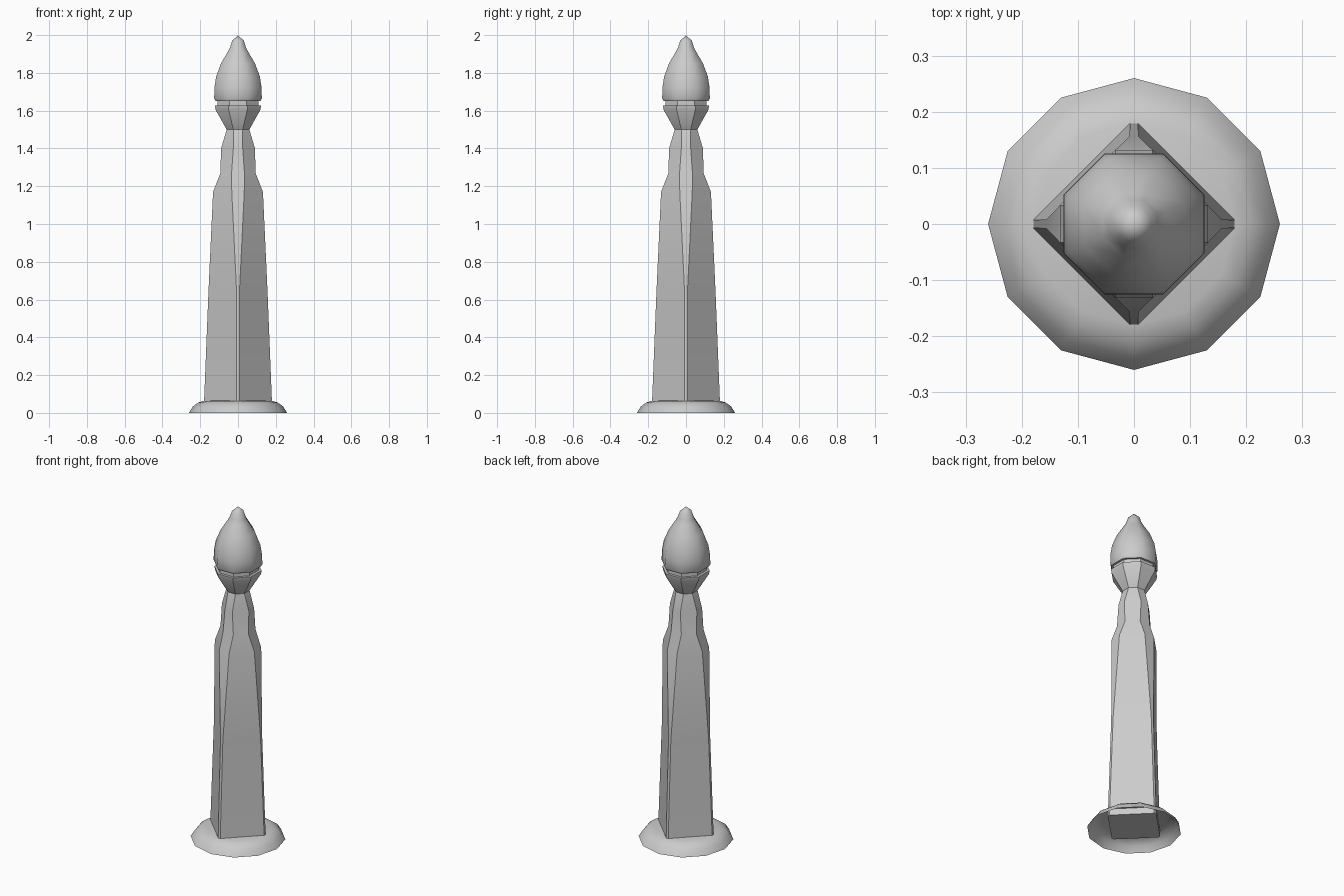
import bpy, bmesh
from math import sin, cos, pi, tan, radians

cube = bpy.data.objects.get("Cube")
if cube:
    bpy.data.objects.remove(cube, do_unlink=True)

stone = bpy.data.materials.new("grey stone")
stone.use_nodes = True
GREY = (0.6, 0.6, 0.6, 1)
stone.diffuse_color = GREY
stone.node_tree.nodes["Principled BSDF"].inputs["Base Color"].default_value = GREY


def truncated_diamond(r, half):
    """Four corners on the axes, each cut to a flat of the given half width."""
    return [p for q in range(4) for p in
            [(r * cos(q * pi / 2) - s * half * sin(q * pi / 2),
              r * sin(q * pi / 2) + s * half * cos(q * pi / 2)) for s in (-1, 1)]]


def octagon(r):
    return truncated_diamond(r, r * tan(pi / 8))


def round_ring(r, sides=12):
    return [(r * cos(2 * pi * i / sides), r * sin(2 * pi * i / sides)) for i in range(sides)]


def loft(name, sections, angle, cap_bottom=True, tip=None):
    """Skin a stack of (z, outline) sections; close with a cap or a pointed tip."""
    bm = bmesh.new()
    rings = [[bm.verts.new((x, y, z)) for x, y in outline] for z, outline in sections]
    n = len(rings[0])
    for a, b in zip(rings, rings[1:]):
        for i in range(n):
            j = (i + 1) % n
            bm.faces.new((a[i], a[j], b[j], b[i]))
    if cap_bottom:
        bm.faces.new(rings[0][::-1])
    if tip is None:
        bm.faces.new(rings[-1])
    else:
        apex = bm.verts.new((0, 0, tip))
        for i in range(n):
            bm.faces.new((rings[-1][i], rings[-1][(i + 1) % n], apex))
    mesh = bpy.data.meshes.new(name)
    bm.to_mesh(mesh)
    bm.free()
    mesh.materials.append(stone)
    obj = bpy.data.objects.new(name, mesh)
    bpy.context.collection.objects.link(obj)
    bpy.ops.object.select_all(action="DESELECT")
    obj.select_set(True)
    bpy.context.view_layer.objects.active = obj
    bpy.ops.object.shade_smooth_by_angle(angle=radians(angle))
    return obj


# Hollow flared foot
foot = [(0, 0.26), (0.035, 0.238), (0.055, 0.21), (0.064, 0.18)]
loft("foot_flange", [(z, round_ring(r)) for z, r in foot], 50, cap_bottom=False, tip=0.066)

# Tapering square shaft whose cut corners widen towards the shoulder
shaft = [(0.025, 0.181, 0.007), (0.65, 0.156, 0.008), (1.17, 0.132, 0.033),
         (1.27, 0.093, 0.034), (1.4, 0.09, 0.025), (1.5, 0.06, 0.025)]
loft("shaft", [(z, truncated_diamond(r, c)) for z, r, c in shaft], 40)

# Flared octagonal cup with a shallow rim
cup = [(1.5, 0.06), (1.605, 0.119), (1.627, 0.122)]
loft("cup", [(z, octagon(r)) for z, r in cup], 30)

# Recessed neck between cup and bud
loft("neck", [(z, octagon(0.108)) for z in (1.62, 1.665)], 30)

# Pointed bud
bud = [(1.652, 0.12), (1.665, 0.126), (1.72, 0.125), (1.78, 0.116), (1.85, 0.09),
       (1.91, 0.055), (1.935, 0.042), (1.97, 0.031)]
loft("bud", [(z, octagon(r)) for z, r in bud], 60, tip=2.0)
